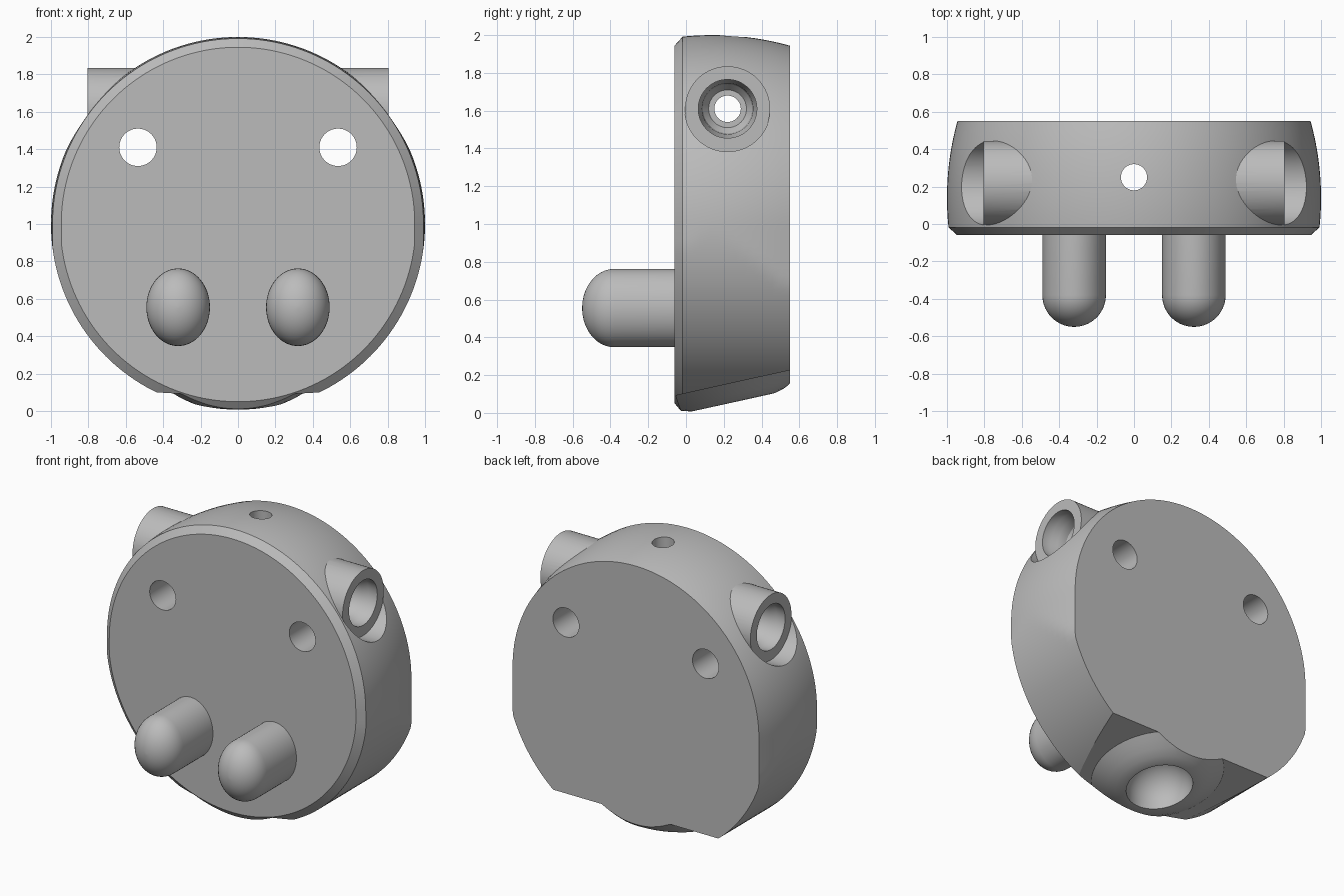
import bpy, bmesh, math
from mathutils import Matrix, Vector

cube = bpy.data.objects.get("Cube")
if cube:
    bpy.data.objects.remove(cube, do_unlink=True)

grey = bpy.data.materials.new("plain grey")
grey.use_nodes = True
grey.diffuse_color = (0.5, 0.5, 0.5, 1)
grey.node_tree.nodes["Principled BSDF"].inputs["Base Color"].default_value = (0.5, 0.5, 0.5, 1)


def loft(name, rings, matrix=Matrix()):
    """Closed solid through rings of points, with flat end caps."""
    bm = bmesh.new()
    loops = [[bm.verts.new(p) for p in ring] for ring in rings]
    n = len(loops[0])
    for a, b in zip(loops, loops[1:]):
        for i in range(n):
            j = (i + 1) % n
            bm.faces.new((a[i], a[j], b[j], b[i]))
    bm.faces.new(loops[0])
    bm.faces.new(loops[-1])
    bm.transform(matrix)
    bmesh.ops.recalc_face_normals(bm, faces=bm.faces)
    mesh = bpy.data.meshes.new(name)
    bm.to_mesh(mesh)
    bm.free()
    mesh.materials.append(grey)
    ob = bpy.data.objects.new(name, mesh)
    bpy.context.collection.objects.link(ob)
    return ob


def lathe(name, profile, matrix=Matrix(), n=64):
    """Turn a (radius, height) profile around local z."""
    turn = [math.tau * i / n for i in range(n)]
    return loft(name, [[(r * math.cos(a), r * math.sin(a), h) for a in turn]
                       for r, h in profile], matrix)


def combine(target, tool, operation="DIFFERENCE"):
    tool.hide_render = True
    mod = target.modifiers.new("combine", "BOOLEAN")
    mod.operation = operation
    mod.solver = "EXACT"
    mod.object = tool
    bpy.context.view_layer.objects.active = target
    bpy.ops.object.modifier_apply(modifier=mod.name)
    bpy.data.objects.remove(tool, do_unlink=True)


def smooth(ob):
    bpy.ops.object.select_all(action="DESELECT")
    ob.select_set(True)
    bpy.context.view_layer.objects.active = ob
    bpy.ops.object.shade_smooth_by_angle(angle=math.radians(28))


# Disc body: domed rim above, straight rim below limited to the dome's width
def outline(y, upper, lower, n=160):
    ring = []
    for i in range(n):
        a = math.tau * i / n
        c, s = math.cos(a), math.sin(a)
        if s >= 0:
            ring.append((upper * c, y, 1 + upper * s))
        else:
            ring.append((max(-upper, min(upper, lower * c)), y, 1 + lower * s))
    return ring


rings = [outline(-0.06, 0.945, 0.95)]
for k in range(13):
    y = -0.018 + k * 0.568 / 12
    dome = 1 - 1.53 + math.sqrt(1.53 ** 2 - (y - 0.14) ** 2)
    rings.append(outline(y, dome, 1.0))
body = loft("disc_body", rings)

# Sloped underside that leaves a round boss standing
tilt = Matrix.Translation((0, 0.23, 0.155)) @ Matrix.Rotation(math.atan(0.221), 4, "X")
square = [(-2, -2), (2, -2), (2, 2), (-2, 2)]
underside = loft("underside_cutter", [[(x, y, z) for x, y in square] for z in (0, -1)], tilt)
boss = lathe("boss", [(0.42, 0.1), (0.42, 0), (0.38, -0.028), (0.33, -0.06),
                      (0.28, -0.086), (0.23, -0.1), (0.15, -0.105)], tilt)
combine(underside, boss)
combine(body, underside)

# Side tubes with pockets and stepped bores
for side in (-1, 1):
    place = Matrix.Translation((0, 0.22, 1.61)) @ Matrix.Rotation(side * math.pi / 2, 4, "Y")
    combine(body, lathe("tube", [(0.225, 0.42), (0.225, 1.15)], place), "UNION")
    combine(body, lathe("pocket", [(0.227, 0.805), (0.227, 1.3)], place))
    combine(body, lathe("side_bore", [(0.1, 0.6), (0.13, 0.64), (0.135, 0.7),
                                      (0.155, 0.74), (0.155, 0.9)], place))

# Cross hole, vertical hole with its bowl, and the two front-to-back holes
combine(body, lathe("cross_hole", [(0.07, -1.2), (0.07, 1.2)],
                    Matrix.Translation((0, 0.22, 1.61)) @ Matrix.Rotation(math.pi / 2, 4, "Y")))
combine(body, lathe("vertical_hole", [(0.07, -0.5), (0.07, 2.5)],
                    Matrix.Translation((0, 0.25, 0))))
bowl = [(0.21 * math.cos(math.radians(a)), 0.21 * math.sin(math.radians(a)))
        for a in range(0, 86, 8)]
combine(body, lathe("bowl", [(0.21, -0.3)] + bowl, Matrix.Translation((0, 0.25, 0.07))))
facing = Matrix.Rotation(math.pi / 2, 4, "X")
for side in (-1, 1):
    combine(body, lathe("front_hole", [(0.1, -1), (0.1, 1)],
                        Matrix.Translation((side * 0.535, 0, 1.41)) @ facing))
smooth(body)

# Oval pegs with rounded tips
tip = [(0.17 * math.cos(math.radians(a)), 0.38 + 0.17 * math.sin(math.radians(a)))
       for a in range(0, 89, 8)]
for side, label in ((-1, "right"), (1, "left")):
    stretch = Matrix.Diagonal((1, 1, 1.22, 1))
    place = Matrix.Translation((side * 0.32, 0, 0.555)) @ stretch @ facing
    smooth(lathe(label + "_peg", [(0.17, 0.0)] + tip + [(0.002, 0.55)], place))

# Centre the model front to back
for ob in (o for o in bpy.context.collection.objects if o.name in
           ("disc_body", "left_peg", "right_peg")):
    ob.data.update()
